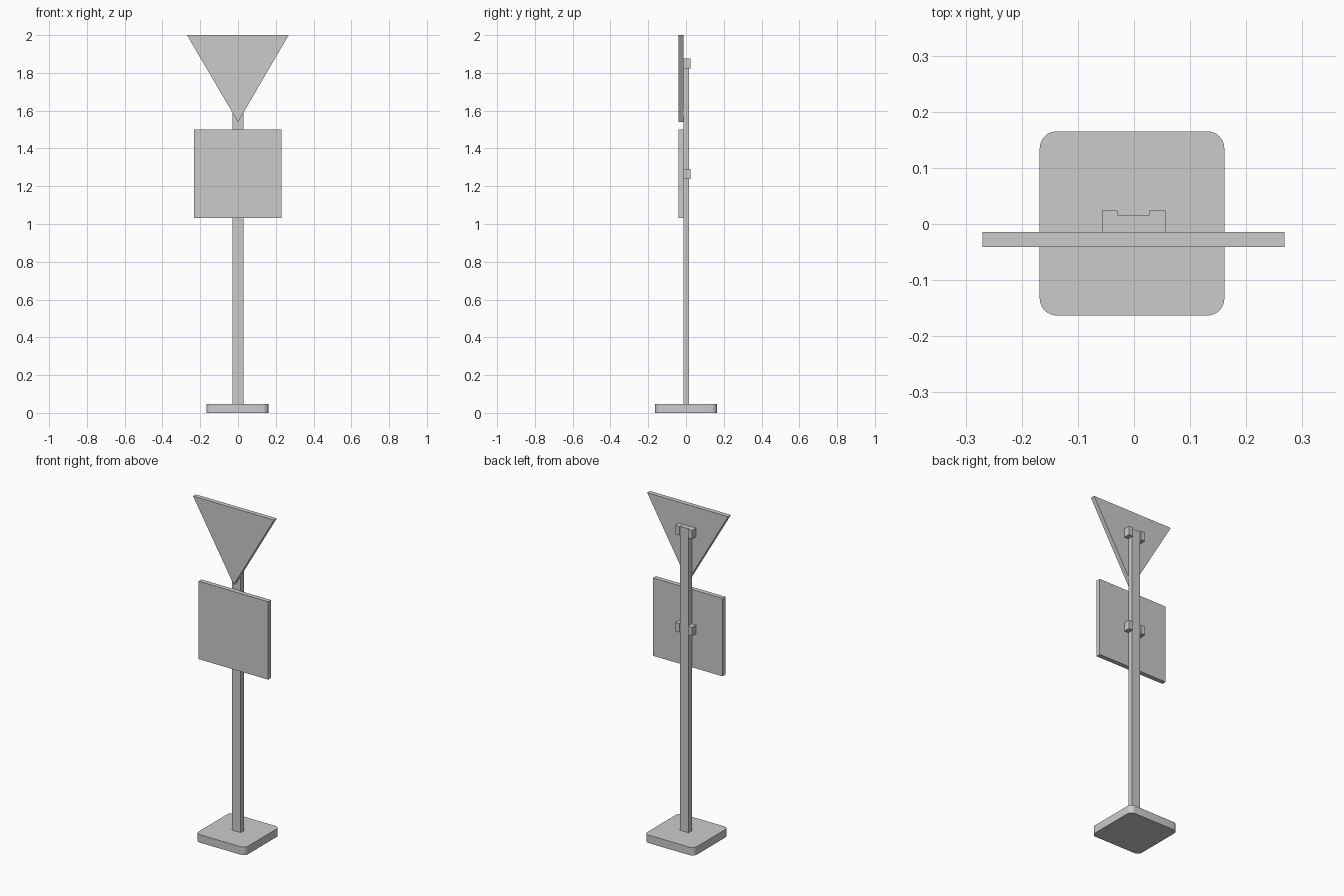
import bpy, bmesh, math

if "Cube" in bpy.data.objects:
    bpy.data.objects.remove(bpy.data.objects["Cube"])


def prism(name, outline, depth, to_world):
    """Extrude a 2D outline; to_world maps (u, v, depth) to xyz."""
    bm = bmesh.new()
    low = [bm.verts.new(to_world(u, v, depth[0])) for u, v in outline]
    high = [bm.verts.new(to_world(u, v, depth[1])) for u, v in outline]
    bm.faces.new(low)
    bm.faces.new(high)
    n = len(outline)
    for i in range(n):
        j = (i + 1) % n
        bm.faces.new((low[i], low[j], high[j], high[i]))
    bmesh.ops.recalc_face_normals(bm, faces=bm.faces)
    mesh = bpy.data.meshes.new(name)
    bm.to_mesh(mesh)
    bm.free()
    ob = bpy.data.objects.new(name, mesh)
    bpy.context.collection.objects.link(ob)
    return ob


def rect(x0, x1, y0, y1):
    return [(x0, y0), (x1, y0), (x1, y1), (x0, y1)]


def rounded_rect(x0, x1, y0, y1, r, seg=8):
    pts = []
    corners = [(x1 - r, y1 - r), (x0 + r, y1 - r), (x0 + r, y0 + r), (x1 - r, y0 + r)]
    for k, (cx, cy) in enumerate(corners):
        for i in range(seg + 1):
            a = math.pi / 2 * (k + i / seg)
            pts.append((cx + r * math.cos(a), cy + r * math.sin(a)))
    return pts


def flat(u, v, d):
    return (u, v, d)


def upright(u, v, d):
    return (u, d, v)


# Base slab with rounded corners
base = prism("base", rounded_rect(-0.168, 0.161, -0.163, 0.165, 0.03), (0, 0.048), flat)
bpy.context.view_layer.objects.active = base
base.select_set(True)
bpy.ops.object.shade_smooth_by_angle(angle=math.radians(30))

# Post
prism("post", rect(-0.029, 0.028, -0.014, 0.016), (0.048, 1.874), flat)

# Sign panels
SIGN_DEPTH = (-0.041, -0.014)
prism("triangle_sign", [(-0.27, 2.0), (0.0, 1.54), (0.268, 2.0)], SIGN_DEPTH, upright)
prism("square_sign", rect(-0.233, 0.229, 1.031, 1.499), SIGN_DEPTH, upright)

# Mounting blocks either side of the post, behind each sign
for level, z in (("upper", 1.822), ("lower", 1.239)):
    for side, x0, x1 in (("left", -0.057, -0.029), ("right", 0.028, 0.056)):
        prism(f"{level}_{side}_bracket", rect(x0, x1, -0.014, 0.024), (z, z + 0.053), flat)
